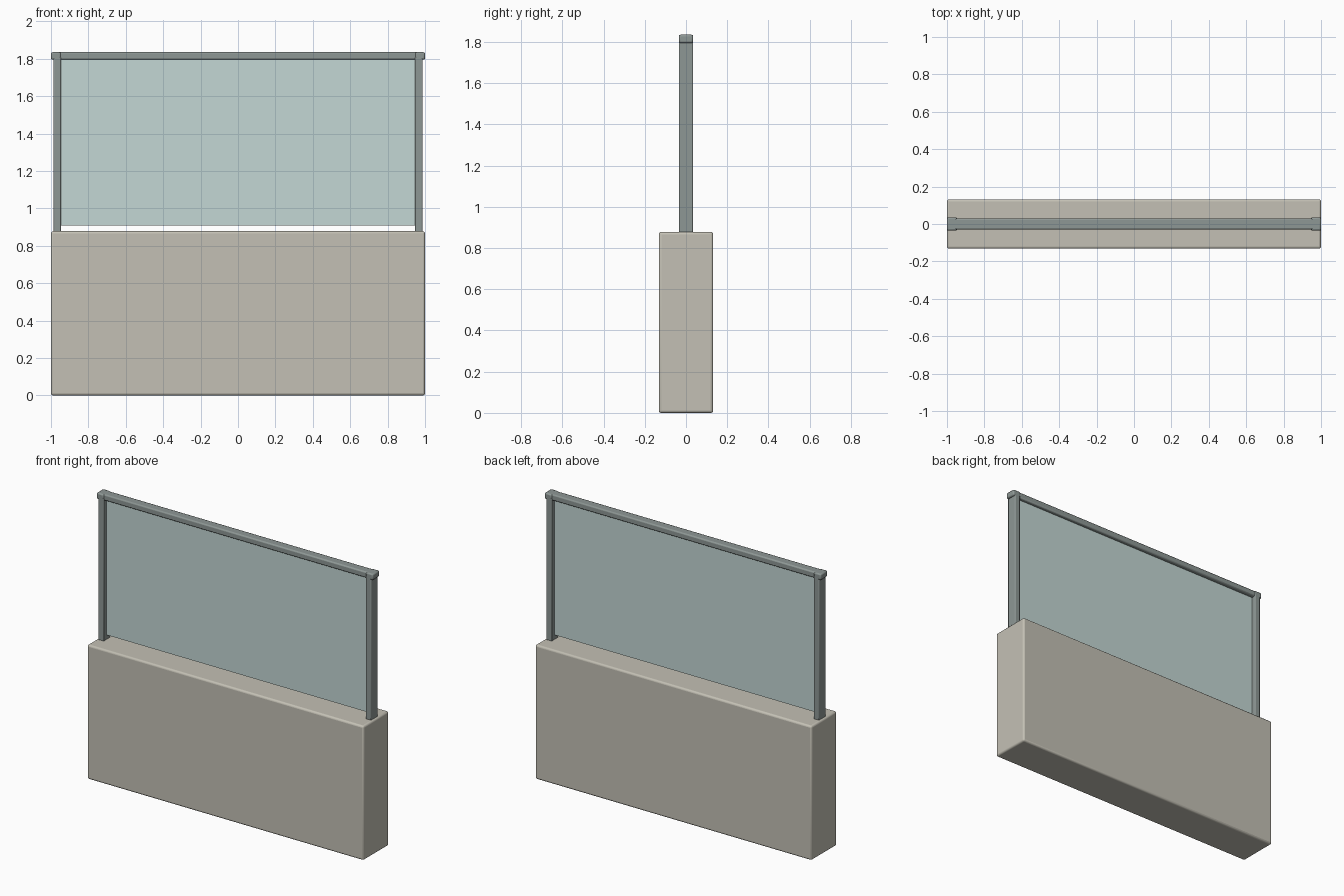
import bpy

if "Cube" in bpy.data.objects:
    bpy.data.objects.remove(bpy.data.objects["Cube"])


def material(name, color):
    m = bpy.data.materials.new(name)
    m.diffuse_color = color
    m.use_nodes = True
    m.node_tree.nodes["Principled BSDF"].inputs["Base Color"].default_value = m.diffuse_color
    return m


concrete = material("concrete", (0.55, 0.53, 0.46, 1))
metal = material("metal", (0.27, 0.31, 0.30, 1))
glass = material("glass", (0.55, 0.68, 0.66, 1))


def box(name, x, y, z, mat, bevel=0.0, segments=2):
    """Rounded box from (min, max) ranges along each axis."""
    bpy.ops.mesh.primitive_cube_add(size=1, location=[sum(r) / 2 for r in (x, y, z)])
    ob = bpy.context.object
    ob.name = name
    ob.scale = [r[1] - r[0] for r in (x, y, z)]
    bpy.ops.object.transform_apply(location=False, rotation=False, scale=True)
    ob.data.materials.append(mat)
    if bevel:
        mod = ob.modifiers.new("Bevel", "BEVEL")
        mod.width = bevel
        mod.segments = segments
        bpy.ops.object.shade_smooth_by_angle()
    return ob


# Solid lower wall
box("base_wall", (-1, 1), (-0.132, 0.132), (0, 0.878), concrete, 0.012, 3)

# Glass pane, held just above the wall
box("glass_pane", (-0.95, 0.95), (-0.006, 0.006), (0.908, 1.80), glass)

# Top rail
box("top_rail", (-0.985, 0.985), (-0.03, 0.03), (1.795, 1.835), metal, 0.008)

# Posts and rail end caps on both sides
for side, s in (("left", -1), ("right", 1)):
    box(side + "_post", sorted((s * 0.947, s * 0.987)), (-0.035, 0.035),
        (0.875, 1.81), metal, 0.005)
    box(side + "_end_cap", sorted((s * 0.947, s * 1.0)), (-0.035, 0.035),
        (1.795, 1.835), metal, 0.008)
